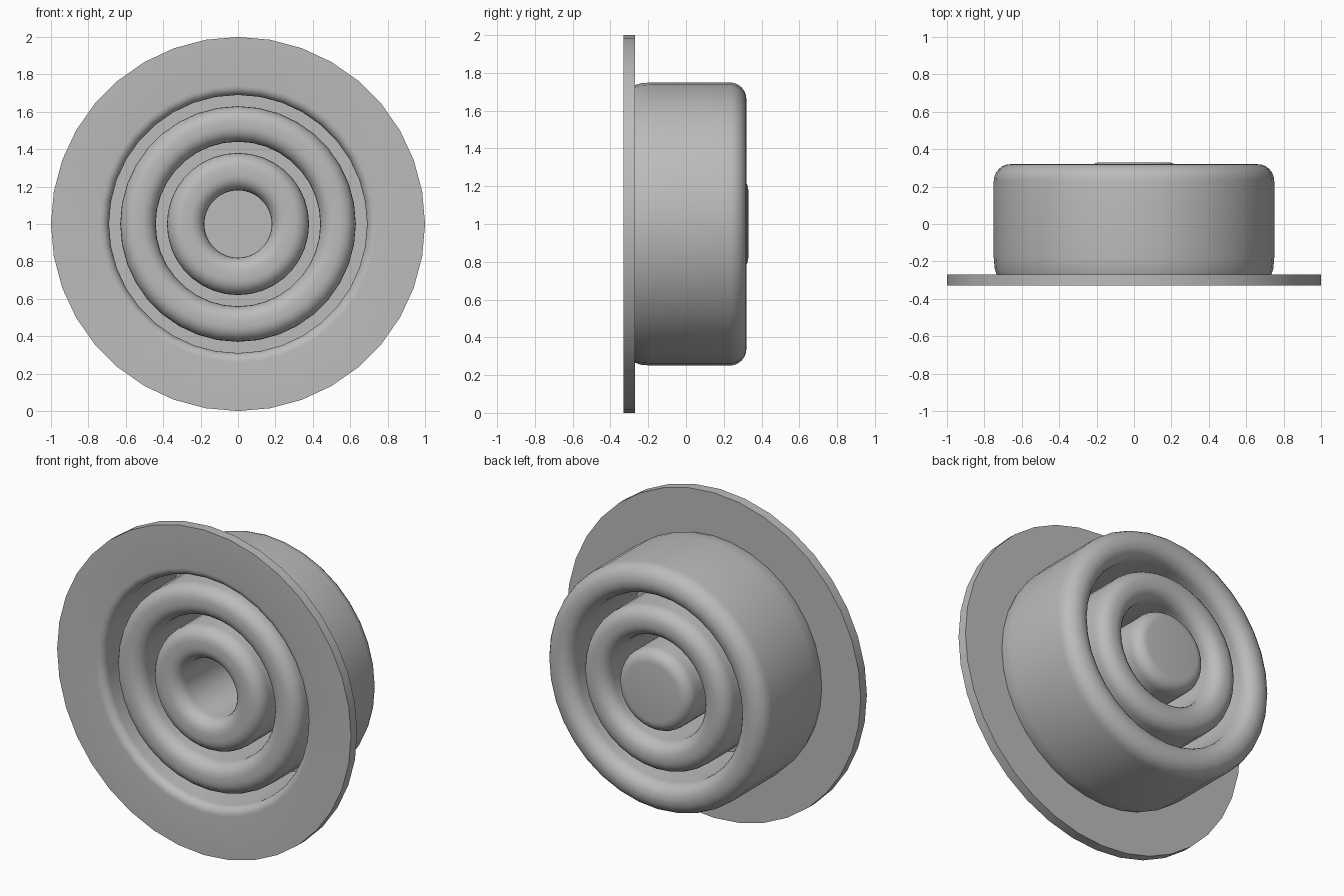
import bpy, bmesh, math
from mathutils import Vector, Matrix

if "Cube" in bpy.data.objects:
    bpy.data.objects.remove(bpy.data.objects["Cube"], do_unlink=True)

SIDES = 36
ARC = 6
FRONT, BACK = -0.32, 0.32      # crests of the folds
WALL = 0.06                    # sheet thickness
ROUND = 0.08                   # fold rounding

rubber = bpy.data.materials.new("grey rubber")
rubber.use_nodes = True
colour = (0.5, 0.5, 0.5, 1)
rubber.diffuse_color = colour
rubber.node_tree.nodes["Principled BSDF"].inputs["Base Color"].default_value = colour


def folds(radii, crest, floor):
    """Rounded crest corners and sharp groove corners, for (inner, outer) pairs."""
    corners = []
    for inner, outer in radii:
        corners += [(inner, floor, 0), (inner, crest, ROUND),
                    (outer, crest, ROUND), (outer, floor, 0)]
    return corners


def rounded(corners):
    """Replace every corner that has a radius with a quarter arc."""
    points = []
    for i, (r, y, radius) in enumerate(corners):
        p = Vector((r, y))
        if not radius:
            points.append(p)
            continue
        u = (Vector(corners[i - 1][:2]) - p).normalized()
        v = (Vector(corners[i + 1][:2]) - p).normalized()
        centre = p + radius * (u + v)
        for k in range(ARC + 1):
            a = math.pi / 2 * k / ARC
            points.append(centre - radius * (v * math.cos(a) + u * math.sin(a)))
    return points


def lathe(name, points):
    """Spin an outline of (radius, y) points about the front-to-back axis."""
    bm = bmesh.new()
    verts = [bm.verts.new((0, y, r)) for r, y in points]
    edges = [bm.edges.new(pair) for pair in zip(verts, verts[1:])]
    bmesh.ops.spin(bm, geom=verts + edges, cent=(0, 0, 0), axis=(0, 1, 0),
                   angle=2 * math.pi, steps=SIDES, use_duplicate=False)
    bmesh.ops.remove_doubles(bm, verts=bm.verts, dist=0.0005)
    bmesh.ops.recalc_face_normals(bm, faces=bm.faces)
    bmesh.ops.transform(bm, matrix=Matrix.Translation((0, 0, 1)), verts=bm.verts)
    mesh = bpy.data.meshes.new(name)
    bm.to_mesh(mesh)
    bm.free()
    mesh.materials.append(rubber)
    obj = bpy.data.objects.new(name, mesh)
    bpy.context.collection.objects.link(obj)
    bpy.ops.object.select_all(action='DESELECT')
    obj.select_set(True)
    bpy.context.view_layer.objects.active = obj
    bpy.ops.object.shade_smooth_by_angle(angle=math.radians(35))
    return obj


# Front side: central well, two ring folds, then the outer groove
outline = [(0, BACK - WALL, 0)]
outline += folds([(0.18, 0.38), (0.44, 0.63)], FRONT, BACK - WALL)
outline += [(0.69, BACK - WALL, 0)]

# Flat flange
outline += [(0.69, -0.33, 0.05), (1, -0.33, 0), (1, -0.27, 0), (0.735, -0.27, 0)]

# Outer wall with its slight neck, and the back of the outer fold
outline += [(0.745, -0.24, 0), (0.75, -0.18, 0), (0.75, BACK, 0.09),
            (0.57, BACK, ROUND), (0.57, FRONT + WALL, 0)]

# Back of the middle fold, then the central button
outline += folds([(0.32, 0.5)], BACK, FRONT + WALL)[::-1]
outline += [(0.25, FRONT + WALL, 0), (0.25, 0.33, 0.07), (0, 0.33, 0)]

lathe("folded_bellows_with_flange", rounded(outline))
